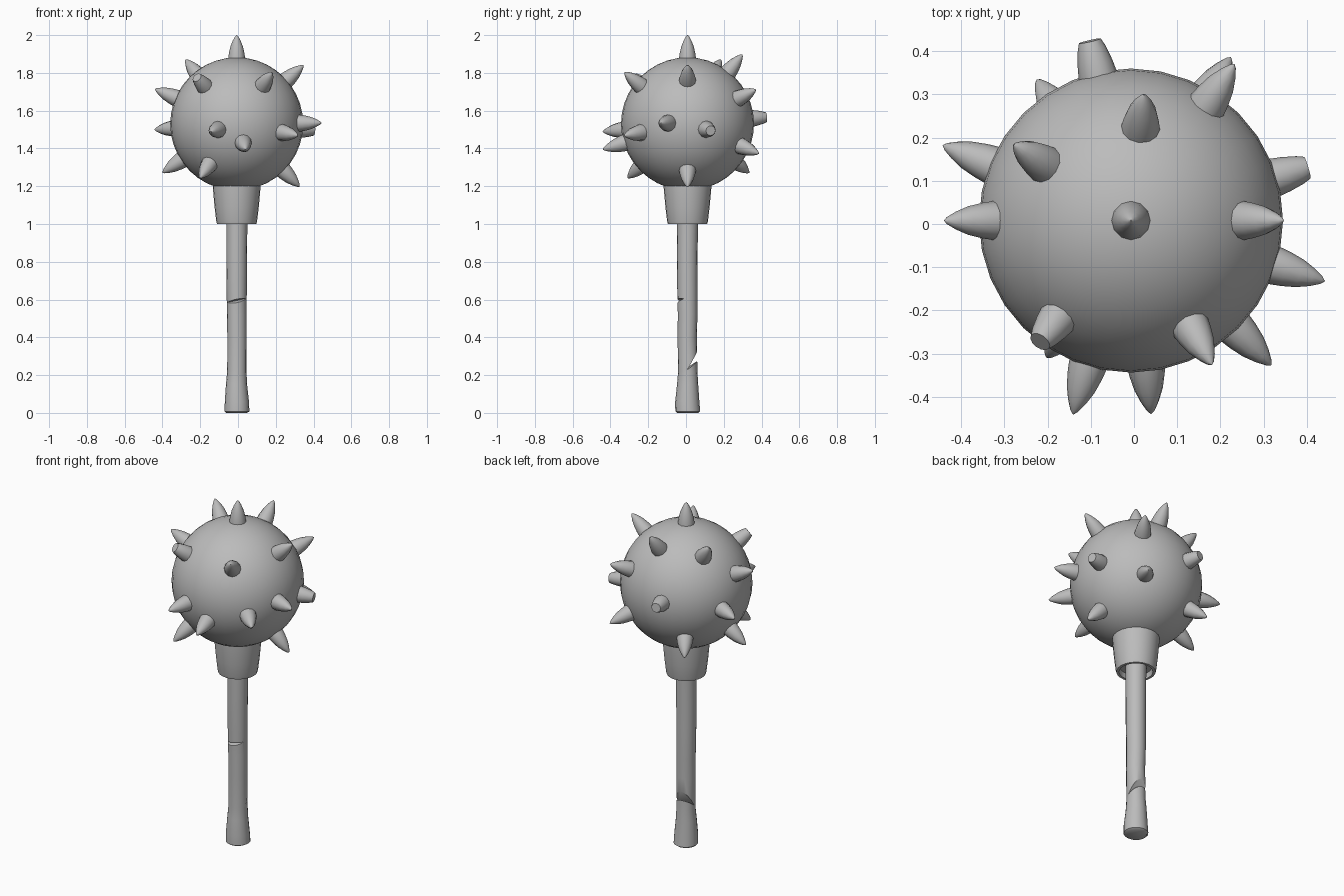
import bpy, bmesh, math, random
from mathutils import Vector

random.seed(4)
if "Cube" in bpy.data.objects:
    bpy.data.objects.remove(bpy.data.objects["Cube"])

grey = bpy.data.materials.new("worn grey")
grey.use_nodes = True
colour = (0.5, 0.5, 0.5, 1)
grey.diffuse_color = colour
grey.node_tree.nodes["Principled BSDF"].inputs["Base Color"].default_value = colour

CX, CY, BALL_Z, BALL_R = -0.007, 0.008, 1.53, 0.352
CENTRE = Vector((CX, CY, BALL_Z))


def finish(name, bm, angle=40):
    bmesh.ops.recalc_face_normals(bm, faces=bm.faces)
    mesh = bpy.data.meshes.new(name)
    bm.to_mesh(mesh)
    bm.free()
    obj = bpy.data.objects.new(name, mesh)
    bpy.context.collection.objects.link(obj)
    mesh.materials.append(grey)
    smooth(obj, angle)
    return obj


def smooth(obj, angle):
    bpy.ops.object.select_all(action='DESELECT')
    obj.select_set(True)
    bpy.context.view_layer.objects.active = obj
    bpy.ops.object.shade_smooth_by_angle(angle=math.radians(angle))


def lathe(name, profile, sides, wobble=0.0, angle=40):
    """Solid turned about z from (radius, height) pairs, both ends capped."""
    bm = bmesh.new()
    rings = []
    for r, z in profile:
        dx, dy = random.uniform(-wobble, wobble), random.uniform(-wobble, wobble)
        rings.append([bm.verts.new((dx + r * math.cos(a), dy + r * math.sin(a), z))
                      for a in (math.tau * i / sides for i in range(sides))])
    for low, high in zip(rings, rings[1:]):
        for i in range(sides):
            j = (i + 1) % sides
            bm.faces.new((low[i], low[j], high[j], high[i]))
    bm.faces.new(rings[0])
    bm.faces.new(rings[-1])
    return finish(name, bm, angle)


def cut_wedge(target, name, outline, tilt, pivot_z):
    """Cut a triangular notch, given as (y, z) corners, out of the target."""
    bm = bmesh.new()
    ends = [[bm.verts.new((x, y, z - pivot_z)) for y, z in outline] for x in (-0.15, 0.15)]
    for end in ends:
        bm.faces.new(end)
    for i in range(3):
        j = (i + 1) % 3
        bm.faces.new((ends[0][i], ends[0][j], ends[1][j], ends[1][i]))
    cutter = finish(name, bm)
    cutter.location = (CX, CY, pivot_z)
    cutter.rotation_euler.y = tilt
    cutter.hide_render = True
    mod = target.modifiers.new(name, 'BOOLEAN')
    mod.operation, mod.object, mod.solver = 'DIFFERENCE', cutter, 'EXACT'
    bpy.context.view_layer.objects.active = target
    bpy.ops.object.modifier_apply(modifier=name)
    bpy.data.objects.remove(cutter)


# Ball head
bm = bmesh.new()
bmesh.ops.create_uvsphere(bm, u_segments=32, v_segments=20, radius=BALL_R)
ball = finish("ball_head", bm, 60)
ball.location = CENTRE

# Collar, open underneath around the handle
collar = lathe("collar", [(0.085, 1.03), (0.09, 1.0), (0.104, 1.0), (0.108, 1.015),
                          (0.117, 1.09), (0.126, 1.19), (0.126, 1.26)], 24)
collar.location = (CX, CY, 0)

# Handle with a flared foot and two notches
handle = lathe("handle", [(0.055, 0), (0.066, 0.008), (0.064, 0.06), (0.056, 0.15),
                          (0.051, 0.22), (0.051, 0.4), (0.052, 0.52), (0.054, 0.7),
                          (0.055, 0.85), (0.056, 1.1)], 16, 0.002)
handle.location = (CX, CY, 0)
cut_wedge(handle, "front_notch", [(-0.02, 0.595), (-0.09, 0.57), (-0.09, 0.61)], -0.2, 0.59)
cut_wedge(handle, "back_notch", [(0.0, 0.235), (0.08, 0.295), (0.08, 0.375)], 0.1, 0.28)
smooth(handle, 40)

# Spikes: tip positions relative to the ball centre
SHARP = [(0, 0, 0.47), (-0.422, 0, 0.18), (-0.425, 0.17, -0.03), (-0.27, 0.175, 0.34),
         (0.03, 0.29, 0.367), (0.353, 0, 0.31), (0.238, 0.36, 0.18), (0.22, 0.36, -0.15),
         (-0.21, 0.315, -0.25), (-0.38, 0.01, -0.25), (0.185, -0.33, 0.27),
         (0.437, -0.137, 0.005), (0.315, -0.325, -0.06), (-0.13, -0.435, -0.04),
         (0.045, -0.43, -0.13), (-0.19, -0.31, -0.28), (0.325, 0, -0.325)]
BLUNT = [(-0.095, 0.415, 0.035), (0.4, 0.12, -0.035), (-0.21, -0.28, 0.245)]

BODY = [(0.047, 0.3), (0.046, 0.34), (0.041, 0.375), (0.033, 0.41)]
POINT = [(0.021, 0.44), (0.009, 0.462), (0.001, 0.47)]
STUB = [(0.026, 0.428)]

for kind, tips, end in (("spike", SHARP, POINT), ("broken_spike", BLUNT, STUB)):
    for n, tip in enumerate(tips, 1):
        spike = lathe(f"{kind}_{n}", BODY + end, 12)
        spike.rotation_euler = Vector(tip).to_track_quat('Z', 'Y').to_euler()
        spike.location = CENTRE
